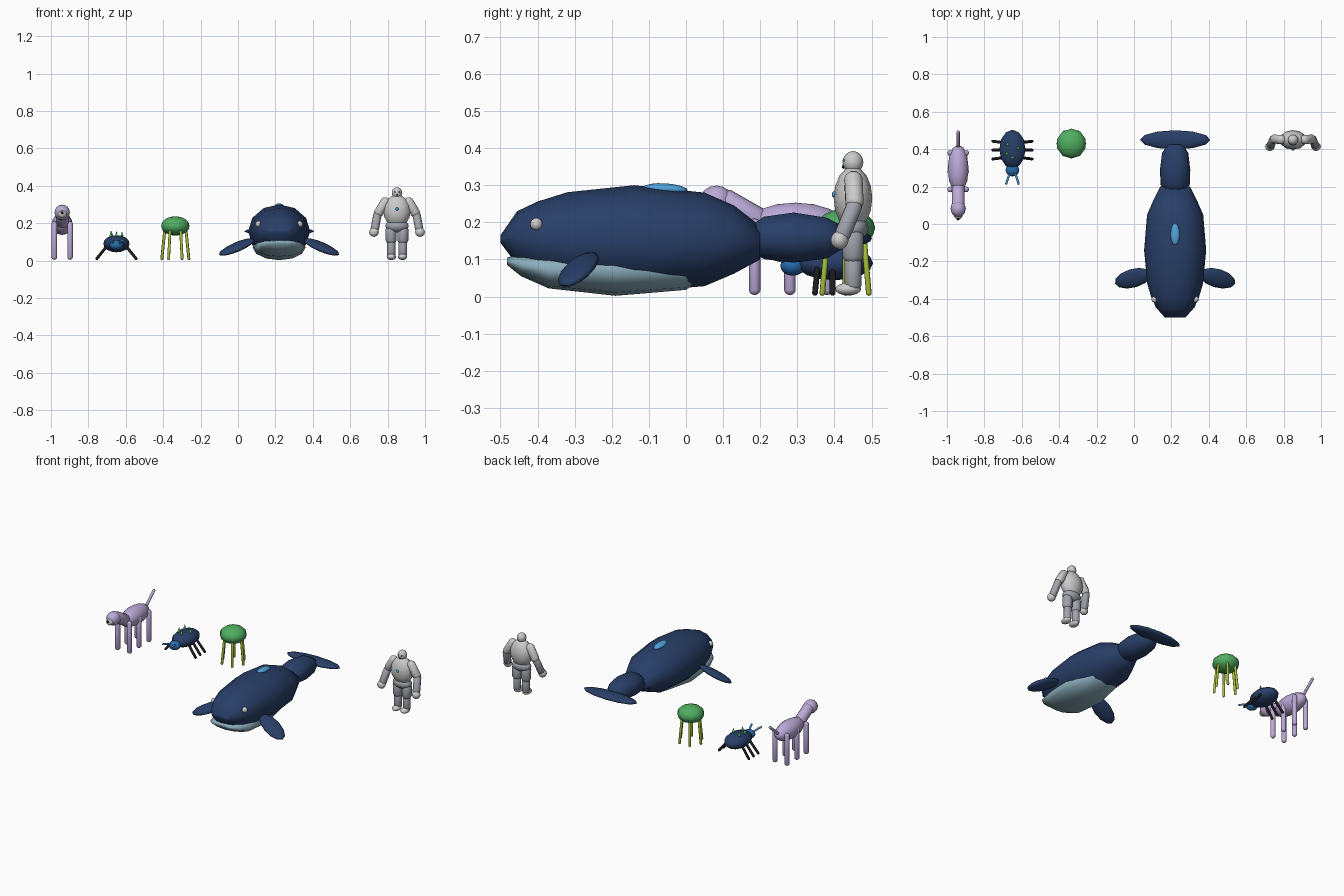
import bpy, bmesh
from math import sin, cos, pi, radians
from mathutils import Vector, Matrix, Euler

if "Cube" in bpy.data.objects:
    bpy.data.objects.remove(bpy.data.objects["Cube"])


def colour(name, r, g, b):
    m = bpy.data.materials.new(name)
    m.diffuse_color = (r, g, b, 1)
    m.use_nodes = True
    m.node_tree.nodes["Principled BSDF"].inputs["Base Color"].default_value = m.diffuse_color
    return m


NAVY = colour("navy", 0.022, 0.05, 0.14)
PALE = colour("pale_blue", 0.26, 0.42, 0.5)
SKY = colour("sky", 0.08, 0.36, 0.7)
BLUE = colour("blue", 0.02, 0.15, 0.42)
LILAC = colour("lilac", 0.5, 0.4, 0.68)
BLACK = colour("black", 0.012, 0.012, 0.015)
GREEN = colour("green", 0.08, 0.42, 0.12)
LIME = colour("lime", 0.38, 0.54, 0.04)
WHITE = colour("white", 0.72, 0.72, 0.7)
STEEL = colour("steel", 0.36, 0.37, 0.42)


def finish(name, bm, mat):
    bmesh.ops.recalc_face_normals(bm, faces=bm.faces)
    for f in bm.faces:
        f.smooth = True
    me = bpy.data.meshes.new(name)
    bm.to_mesh(me)
    bm.free()
    ob = bpy.data.objects.new(name, me)
    bpy.context.collection.objects.link(ob)
    me.materials.append(mat)
    return ob


def ball(name, loc, size, mat, rot=(0, 0, 0), seg=12, rings=8):
    bm = bmesh.new()
    bmesh.ops.create_uvsphere(bm, u_segments=seg, v_segments=rings, radius=1)
    r = Euler([radians(a) for a in rot]).to_matrix().to_4x4()
    bm.transform(Matrix.Translation(loc) @ r @ Matrix.Diagonal((*size, 1)))
    return finish(name, bm, mat)


def capsule(name, p, q, r, mat, seg=10):
    # rounded rod whose ends reach exactly p and q
    p, q = Vector(p), Vector(q)
    d = q - p
    bm = bmesh.new()
    bmesh.ops.create_uvsphere(bm, u_segments=seg, v_segments=7, radius=r)
    for v in bm.verts:
        v.co.z += d.length - r if v.co.z > 0 else r
    bm.transform(Matrix.Translation(p) @ d.to_track_quat('Z', 'Y').to_matrix().to_4x4())
    return finish(name, bm, mat)


def spike(name, loc, r, h, mat):
    bm = bmesh.new()
    bmesh.ops.create_cone(bm, cap_ends=True, segments=6, radius1=r, radius2=0, depth=h)
    bm.transform(Matrix.Translation(loc))
    return finish(name, bm, mat)


def loft(name, x, rings, mat, n=12):
    # elliptical rings along y: (y, half width, bottom z, top z)
    bm = bmesh.new()
    loops = []
    for y, w, lo, hi in rings:
        loops.append([bm.verts.new((x + w * cos(2 * pi * i / n), y,
                                    (lo + hi) / 2 + (hi - lo) / 2 * sin(2 * pi * i / n)))
                      for i in range(n)])
    for a, b in zip(loops, loops[1:]):
        for i in range(n):
            j = (i + 1) % n
            bm.faces.new((a[i], a[j], b[j], b[i]))
    bm.faces.new(loops[0])
    bm.faces.new(loops[-1])
    return finish(name, bm, mat)


# six-legged hound
X = -0.94
ball("hound_body", (X, 0.295, 0.195), (0.056, 0.13, 0.058), LILAC)
capsule("hound_neck", (X, 0.22, 0.19), (X, 0.08, 0.27), 0.036, LILAC)
ball("hound_head", (X, 0.082, 0.257), (0.041, 0.046, 0.042), LILAC)
ball("hound_muzzle", (X, 0.045, 0.248), (0.023, 0.02, 0.02), WHITE)
ball("hound_nose", (X, 0.026, 0.256), (0.008, 0.007, 0.007), BLACK, seg=8, rings=6)
capsule("hound_tail", (X, 0.4, 0.2), (X, 0.498, 0.285), 0.009, LILAC, 8)
for s in (-1, 1):
    for y in (0.185, 0.28, 0.38):
        capsule("hound_leg", (X + s * 0.042, y, 0.21), (X + s * 0.042, y, 0.004), 0.016, LILAC)

# beetle
X = -0.65
ball("beetle_body", (X, 0.4, 0.09), (0.07, 0.104, 0.046), NAVY)
ball("beetle_head", (X, 0.288, 0.083), (0.037, 0.034, 0.027), BLUE)
for s in (-1, 1):
    capsule("beetle_feeler", (X + s * 0.015, 0.27, 0.095), (X + s * 0.035, 0.21, 0.11), 0.006, SKY, 8)
    for y in (0.355, 0.395, 0.435):
        capsule("beetle_leg", (X + s * 0.045, y, 0.085),
                (X + s * 0.11, y + (y - 0.395) * 0.2, 0.004), 0.008, BLACK, 8)
for dx, y in ((-0.03, 0.375), (0.0, 0.355), (0.03, 0.405), (-0.025, 0.425)):
    spike("beetle_spike", (X + dx, y, 0.138), 0.013, 0.04, GREEN)

# jellyfish dome on six legs
X, Y = -0.335, 0.43
ball("dome", (X, Y, 0.185), (0.08, 0.08, 0.052), GREEN, seg=10, rings=8)
for i in range(6):
    a = i * pi / 3
    capsule("dome_leg", (X + 0.055 * cos(a), Y + 0.055 * sin(a), 0.18),
            (X + 0.073 * cos(a), Y + 0.073 * sin(a), 0.002), 0.008, LIME, 8)

# whale
X = 0.22
loft("whale_body", X, [(-0.5, 0.055, 0.145, 0.165), (-0.455, 0.095, 0.085, 0.23),
                       (-0.4, 0.125, 0.055, 0.256), (-0.32, 0.149, 0.03, 0.281),
                       (-0.14, 0.166, 0.012, 0.3), (0.05, 0.15, 0.028, 0.28),
                       (0.13, 0.115, 0.062, 0.245), (0.2, 0.08, 0.1, 0.19)], NAVY)
loft("whale_belly", X, [(-0.482, 0.065, 0.085, 0.105), (-0.445, 0.105, 0.055, 0.115),
                        (-0.37, 0.132, 0.022, 0.12), (-0.19, 0.142, 0.002, 0.14),
                        (0.0, 0.1, 0.018, 0.12), (0.06, 0.02, 0.06, 0.09)], PALE)
loft("whale_tail_stock", X, [(0.17, 0.05, 0.12, 0.19), (0.21, 0.078, 0.098, 0.218),
                             (0.29, 0.081, 0.088, 0.23), (0.38, 0.07, 0.1, 0.215),
                             (0.425, 0.04, 0.13, 0.19)], NAVY, 10)
ball("whale_fluke", (X, 0.45, 0.157), (0.188, 0.051, 0.02), NAVY)
ball("whale_back_patch", (X, -0.055, 0.29), (0.025, 0.06, 0.015), SKY, rot=(-4, 0, 0))
for s in (-1, 1):
    ball("whale_flipper", (X + s * 0.225, -0.29, 0.073), (0.109, 0.052, 0.02), NAVY,
         rot=(14, s * 23, -s * 17))
    ball("whale_eye", (X + s * 0.11, -0.403, 0.195), (0.017, 0.017, 0.017), WHITE)

# humanoid
X, Y = 0.85, 0.45
ball("figure_head", (X, Y, 0.362), (0.028, 0.028, 0.03), WHITE)
ball("figure_torso", (X, Y, 0.265), (0.073, 0.052, 0.086), WHITE)
ball("figure_hips", (X, Y, 0.185), (0.063, 0.042, 0.035), STEEL)
ball("figure_chest_light", (X, 0.399, 0.275), (0.009, 0.006, 0.009), SKY, seg=8, rings=6)
ball("figure_mouth", (X, 0.424, 0.35), (0.003, 0.004, 0.006), BLACK, seg=8, rings=6)
for s in (-1, 1):
    elbow = (X + s * 0.11, 0.455, 0.235)
    ball("figure_eye", (X + s * 0.012, 0.426, 0.367), (0.004, 0.004, 0.004), SKY, seg=8, rings=6)
    capsule("figure_upper_arm", (X + s * 0.05, Y, 0.335), elbow, 0.026, WHITE)
    capsule("figure_forearm", (X + s * 0.102, 0.46, 0.26), (X + s * 0.122, 0.415, 0.15), 0.023, STEEL)
    ball("figure_hand", (X + s * 0.123, 0.414, 0.152), (0.026, 0.024, 0.025), WHITE)
    capsule("figure_thigh", (X + s * 0.033, Y, 0.19), (X + s * 0.031, Y, 0.085), 0.03, STEEL)
    capsule("figure_shin", (X + s * 0.031, Y, 0.12), (X + s * 0.031, Y, 0.012), 0.024, STEEL)
    ball("figure_foot", (X + s * 0.03, 0.437, 0.02), (0.025, 0.035, 0.017), WHITE)
